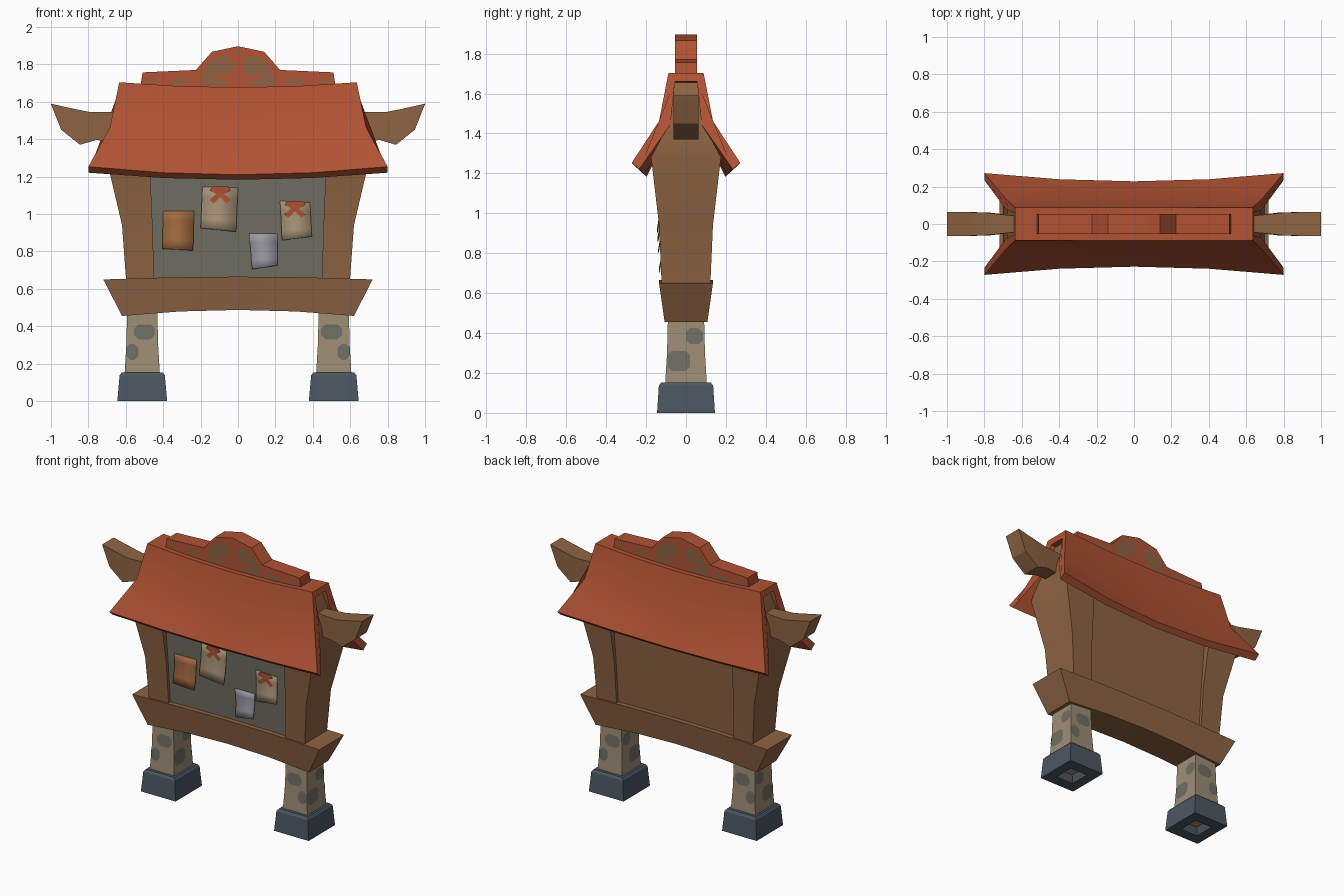
import bpy, bmesh, math
from mathutils import Vector

if "Cube" in bpy.data.objects:
    bpy.data.objects.remove(bpy.data.objects["Cube"])


def mat(name, r, g, b):
    m = bpy.data.materials.new(name)
    lin = lambda c: ((c / 255 + 0.055) / 1.055) ** 2.4
    m.diffuse_color = (lin(r), lin(g), lin(b), 1)
    m.use_nodes = True
    m.node_tree.nodes["Principled BSDF"].inputs["Base Color"].default_value = m.diffuse_color
    return m


ROOF = mat("red_tile", 178, 83, 51)
WOOD = mat("brown_wood", 142, 100, 66)
STONE = mat("beige_stone", 158, 142, 117)
GREY = mat("moss_grey", 112, 111, 99)
SLATE = mat("blue_slate", 76, 87, 98)
ORANGE = mat("orange_paper", 162, 106, 63)
BEIGE = mat("cream_paper", 168, 148, 119)
LILAC = mat("lilac_paper", 154, 153, 162)


def finish(name, bm, mats, recalc=True):
    if recalc:
        bmesh.ops.recalc_face_normals(bm, faces=bm.faces)
    me = bpy.data.meshes.new(name)
    bm.to_mesh(me)
    bm.free()
    for m in mats:
        me.materials.append(m)
    me.shade_smooth()
    me.set_sharp_from_angle(angle=math.radians(28))
    ob = bpy.data.objects.new(name, me)
    bpy.context.collection.objects.link(ob)
    return ob


def loft(name, rings, mats, caps=(True, True)):
    """Skin a list of closed rings with the same point count."""
    bm = bmesh.new()
    vs = [[bm.verts.new(p) for p in r] for r in rings]
    n = len(rings[0])
    for a, b in zip(vs, vs[1:]):
        for i in range(n):
            j = (i + 1) % n
            bm.faces.new((a[i], a[j], b[j], b[i]))
    if caps[0]:
        bm.faces.new(vs[0][::-1])
    if caps[1]:
        bm.faces.new(vs[-1])
    return finish(name, bm, mats)


def rect(x0, x1, hy, z):
    return [(x0, -hy, z), (x1, -hy, z), (x1, hy, z), (x0, hy, z)]


def plates(name, polys, m):
    """Thin painted shapes: list of (points, outward direction)."""
    bm = bmesh.new()
    for pts, n in polys:
        f = bm.faces.new([bm.verts.new(p) for p in pts])
        f.normal_update()
        if f.normal.dot(Vector(n)) < 0:
            f.normal_flip()
    bmesh.ops.triangulate(bm, faces=[f for f in bm.faces if len(f.verts) > 4])
    return finish(name, bm, [m], False)


def octagon(u0, u1, z0, z1, c=0.022):
    return [(u0 + c, z0), (u1 - c, z0), (u1, z0 + c), (u1, z1 - c),
            (u1 - c, z1), (u0 + c, z1), (u0, z1 - c), (u0, z0 + c)]


CX = 0.512
for s, side in ((-1, "left"), (1, "right")):
    # slate foot, hollow underneath
    foot = [(.05, .055, .05), (.065, .07, 0), (.133, .145, 0), (.121, .136, .137), (.11, .124, .152)]
    loft(side + "_foot", [rect(s * CX - hx, s * CX + hx, hy, z) for hx, hy, z in foot], [SLATE], (False, True))
    # stone leg
    leg = [(.098, .108, .05), (.094, .104, .15), (.085, .095, .3), (.08, .09, .5)]
    loft(side + "_leg", [rect(s * CX - hx, s * CX + hx, hy, z) for hx, hy, z in leg], [STONE])
    # grey stones painted on the four leg faces
    hx = lambda z: 0.0985 - 0.045 * (z - .05) + .0015
    hy = lambda z: hx(z) + .01
    polys = []
    for d in (-1, 1):
        for o in (octagon(-.067, .043, .33, .41), octagon(.02, .088, .22, .305)):
            polys.append(([(s * (CX + u), d * hy(z), z) for u, z in o], (0, d, 0)))
        for o in (octagon(-.093, .02, .21, .31), octagon(.0, .085, .345, .425)):
            polys.append(([(s * CX + d * hx(z), u, z) for u, z in o], (d, 0, 0)))
    plates(side + "_leg_stones", polys, GREY)
    # post running up into the gable
    post = [(.447, .595, .12, .6), (.457, .62, .135, .94), (.472, .70, .175, 1.28),
            (.475, .678, .085, 1.45), (.475, .60, .058, 1.655)]
    loft(side + "_post", [rect(s * a, s * b, h, z) for a, b, h, z in post], [WOOD])
    # upswept horn of the ridge beam
    horn = [(.5, 1.54, .5, 1.39, .045), (.66, 1.545, .66, 1.39, .046), (.79, 1.545, .76, 1.395, .06),
            (.88, 1.563, .845, 1.37, .063), (.94, 1.576, .945, 1.45, .063), (1.0, 1.59, .998, 1.582, .063)]
    loft(side + "_horn", [[(s * xt, -h, zt), (s * xt, h, zt), (s * xb, h, zb), (s * xb, -h, zb)]
                          for xt, zt, xb, zb, h in horn], [WOOD])

# shelf beam with a gentle bow
rings = []
for t in (-1, -.5, 0, .5, 1):
    zt, zb = .665 - .015 * t * t, .487 - .032 * t * t
    rings.append([(.72 * t, -.135, zt), (.72 * t, .135, zt), (.62 * t, .107, zb), (.62 * t, -.107, zb)])
loft("shelf_beam", rings, [WOOD])


# notice board: grey front, wooden back
def board_y(z):
    return .10 + .043 * (z - .6)


board = loft("notice_board", [rect(-.49, .49, board_y(z), z) for z in (.6, 1.32)], [WOOD, GREY])
for p in board.data.polygons:
    p.material_index = 1 if p.normal.y < -.5 else 0

# sagging roof shell: outer and inner outline lofted along x
rings = []
for t in (-1, -.5, 0, .5, 1):
    q = t * t
    half = [(.8, .228 + .044 * q, 1.21 + .043 * q), (.685, .135, 1.44 + .022 * q), (.635, .088, 1.677 + .027 * q)]
    inner = [(.635, .056, 1.645 + .015 * q), (.685, .078, 1.425 + .02 * q), (.8, .197 + .037 * q, 1.183 + .038 * q)]
    ring = [(x * t, -y, z) for x, y, z in half] + [(x * t, y, z) for x, y, z in half[::-1]]
    ring += [(x * t, y, z) for x, y, z in inner[::-1]] + [(x * t, -y, z) for x, y, z in inner]
    rings.append(ring)
loft("roof", rings, [ROOF])

# ridge crest
top = [(-.525, 1.66), (-.51, 1.757), (-.225, 1.77), (-.14, 1.867), (0, 1.897)]
outline = top + [(-x, z) for x, z in top[-2::-1]]
loft("ridge_crest", [[(x, y, z) for x, z in outline] for y in (-.054, .054)], [ROOF])

# crest ornament, mirrored left to right and front to back
scroll = [(-.2, 1.685), (-.197, 1.73), (-.175, 1.785), (-.12, 1.84), (-.045, 1.845), (-.028, 1.8), (-.03, 1.765),
          (-.07, 1.738), (-.115, 1.745), (-.12, 1.72), (-.08, 1.715), (-.055, 1.685)]
leaves = [scroll,
          [(-.36, 1.69), (-.34, 1.72), (-.28, 1.73), (-.26, 1.71), (-.3, 1.69)],
          [(-.485, 1.70), (-.47, 1.725), (-.42, 1.715), (-.43, 1.70)]]
plates("crest_ornament", [([(m * x, d * .057, z) for x, z in l], (0, d, 0))
                          for l in leaves for m in (-1, 1) for d in (-1, 1)], WOOD)

# pinned papers (corners: top left, top right, bottom right, bottom left), curling out at the foot
papers = [("orange_notice", ORANGE, (-.40, 1.015), (-.235, 1.015), (-.24, .805), (-.405, .815)),
          ("large_cream_notice", BEIGE, (-.19, 1.145), (0, 1.14), (-.01, .905), (-.2, .925)),
          ("lilac_notice", LILAC, (.06, .895), (.21, .895), (.21, .725), (.075, .705)),
          ("small_cream_notice", BEIGE, (.225, 1.07), (.385, 1.06), (.395, .88), (.235, .86))]
for name, m, tl, tr, br, bl in papers:
    bm = bmesh.new()
    rows = []
    for i in range(5):
        k = i / 4
        row = []
        for a, b in ((tl, bl), (tr, br)):
            x, z = a[0] + (b[0] - a[0]) * k, a[1] + (b[1] - a[1]) * k
            row.append(bm.verts.new((x, -board_y(z) - .006 - .025 * k * k, z)))
        rows.append(row)
    for (a, b), (c, d) in zip(rows, rows[1:]):
        bm.faces.new((a, c, d, b))
    ob = finish(name, bm, [m], False)
    mod = ob.modifiers.new("thickness", 'SOLIDIFY')
    mod.thickness = .004

# red ribbons on the cream papers
half = [(.04, .005), (.055, -.015), (.022, -.035), (.058, -.068), (.035, -.085), (0, -.05)]
bow = half + [(-x, z) for x, z in half[-2::-1]]
plates("ribbons", [([(cx + x, -board_y(cz + z) - .014, cz + z) for x, z in bow], (0, -1, 0))
                   for cx, cz in ((-.095, 1.142), (.305, 1.065))], ROOF)
